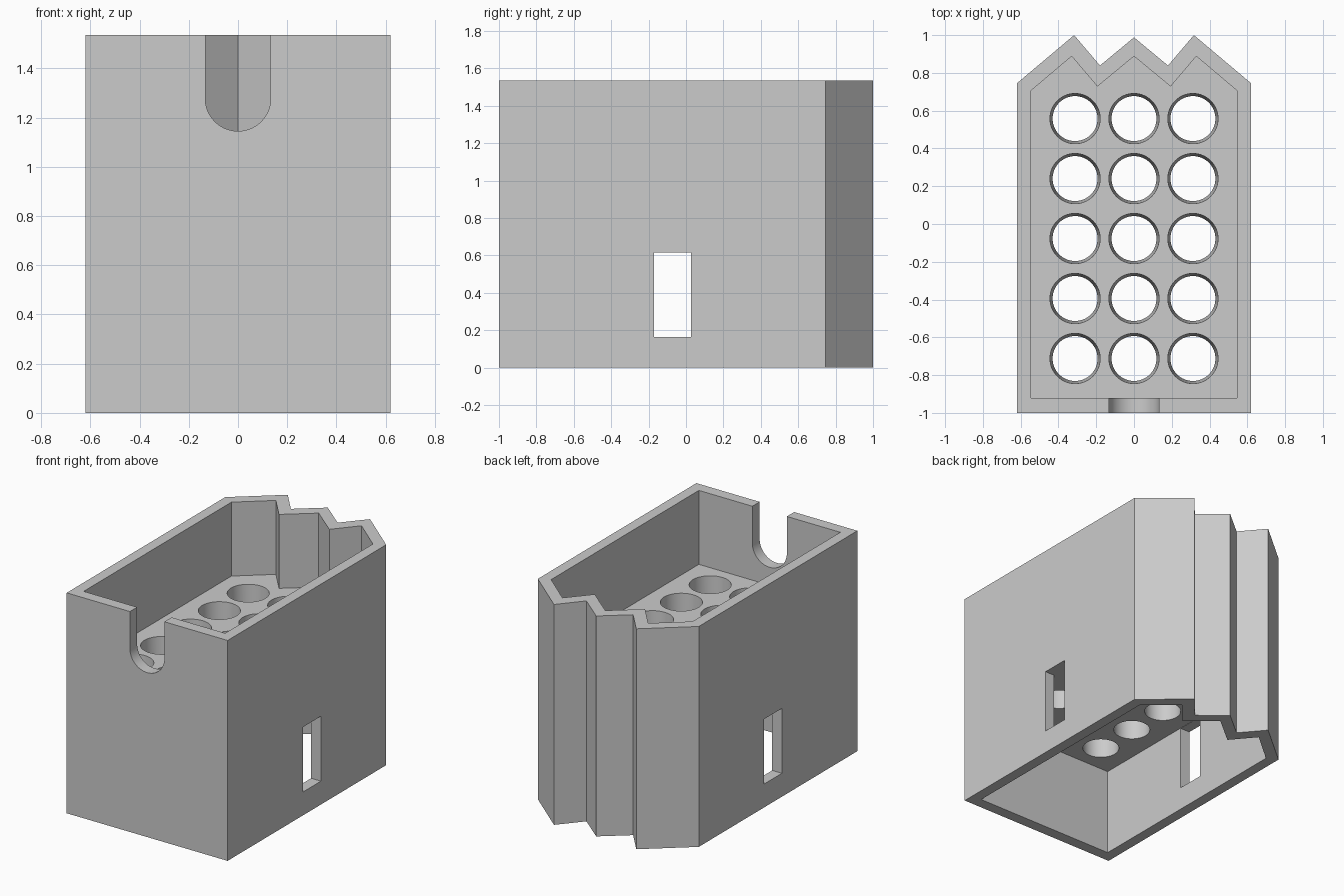
import bpy, bmesh, math
from mathutils import Matrix

if "Cube" in bpy.data.objects:
    bpy.data.objects.remove(bpy.data.objects["Cube"])

HEIGHT, PLATE_LOW, PLATE_TOP = 1.535, 0.617, 1.02

grey = bpy.data.materials.new("light_grey")
grey.diffuse_color = (0.6, 0.6, 0.6, 1)
grey.use_nodes = True
grey.node_tree.nodes["Principled BSDF"].inputs["Base Color"].default_value = grey.diffuse_color


def finish(name, bm):
    bmesh.ops.recalc_face_normals(bm, faces=bm.faces)
    mesh = bpy.data.meshes.new(name)
    bm.to_mesh(mesh)
    bm.free()
    mesh.materials.append(grey)
    obj = bpy.data.objects.new(name, mesh)
    bpy.context.collection.objects.link(obj)
    return obj


def prism(name, points, depth):
    """Face through 3D points, extruded along the vector depth."""
    bm = bmesh.new()
    face = bm.faces.new([bm.verts.new(p) for p in points])
    ext = bmesh.ops.extrude_face_region(bm, geom=[face])["geom"]
    bmesh.ops.translate(bm, vec=depth, verts=[v for v in ext if isinstance(v, bmesh.types.BMVert)])
    return finish(name, bm)


def upright(name, half, z0, z1):
    """Vertical prism from the right half of a plan outline, mirrored in x."""
    outline = half + [(-x, y) for x, y in reversed(half) if x > 0]
    return prism(name, [(x, y, z0) for x, y in outline], (0, 0, z1 - z0))


outer = [(0.62, -1), (0.62, 0.745), (0.317, 1), (0.18, 0.839), (0, 0.988)]
inner = [(0.545, -0.92), (0.545, 0.706), (0.33, 0.888), (0.194, 0.728), (0, 0.888)]

# Zigzag-backed body
body = upright("holder_body", outer, 0, HEIGHT)

# Open top and open underside, leaving a thick plate between them
cutters = [upright("top_cavity_cutter", inner, PLATE_TOP, HEIGHT + 0.2),
           upright("under_cavity_cutter", inner, -0.2, PLATE_LOW)]

# Slot through both side walls
cutters.append(prism("slot_cutter", [(-1, -0.17, 0.163), (-1, 0.027, 0.163),
                                     (-1, 0.027, 0.615), (-1, -0.17, 0.615)], (2, 0, 0)))

# Round-bottomed notch in the front wall
r, zc = 0.133, 1.278
arc = [(r * math.cos(a), -1.1, zc + r * math.sin(a))
       for a in (math.pi + math.pi * i / 32 for i in range(33))]
cutters.append(prism("notch_cutter", arc + [(r, -1.1, 1.7), (-r, -1.1, 1.7)], (0, 0.4, 0)))

# Grid of slightly tapered holes through the plate
bm = bmesh.new()
over = 0.05
slope = (0.133 - 0.119) / (PLATE_TOP - PLATE_LOW)
for col in (-1, 0, 1):
    for row in range(5):
        bmesh.ops.create_cone(
            bm, cap_ends=True, segments=64,
            radius1=0.119 - slope * over, radius2=0.133 + slope * over,
            depth=PLATE_TOP - PLATE_LOW + 2 * over,
            matrix=Matrix.Translation((0.312 * col, -0.712 + 0.3175 * row,
                                       (PLATE_TOP + PLATE_LOW) / 2)))
cutters.append(finish("hole_cutter", bm))

# Cut everything out of the body
bpy.context.view_layer.objects.active = body
body.select_set(True)
for cutter in cutters:
    mod = body.modifiers.new(cutter.name, 'BOOLEAN')
    mod.operation, mod.solver, mod.object = 'DIFFERENCE', 'EXACT', cutter
    bpy.ops.object.modifier_apply(modifier=mod.name)
for cutter in cutters:
    bpy.data.objects.remove(cutter)

bpy.ops.object.select_all(action='DESELECT')
body.select_set(True)
bpy.ops.object.shade_smooth_by_angle(angle=math.radians(30))
